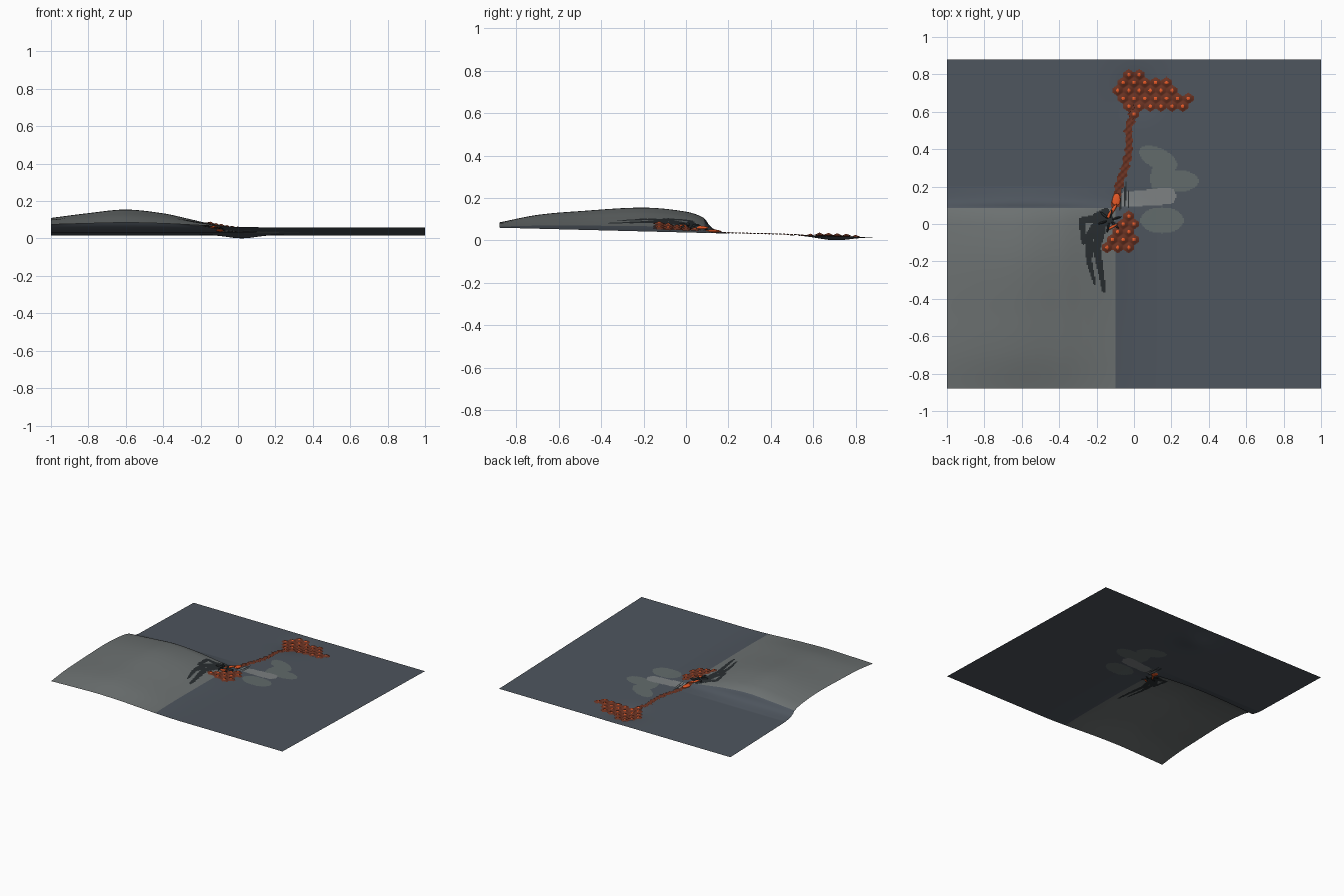
import bpy, bmesh, math
from mathutils import Vector

if "Cube" in bpy.data.objects:
    bpy.data.objects.remove(bpy.data.objects["Cube"], do_unlink=True)


def material(name, rgb):
    m = bpy.data.materials.new(name)
    m.use_nodes = True
    m.diffuse_color = (*rgb, 1)
    node = m.node_tree.nodes["Principled BSDF"]
    node.inputs["Base Color"].default_value = (*rgb, 1)
    node.inputs["Roughness"].default_value = 0.9
    return m


SLATE = material("slate", (0.075, 0.09, 0.11))
GREY = material("pale_grey", (0.15, 0.165, 0.165))
DARK = material("charcoal", (0.022, 0.027, 0.03))
PETAL = material("petal_grey", (0.12, 0.145, 0.145))
STALK = material("stalk_grey", (0.2, 0.215, 0.22))
BROWN = material("rust", (0.14, 0.032, 0.016))
ORANGE = material("orange", (0.8, 0.1, 0.02))


def curve(points, t):
    """Smooth interpolation through sorted (position, value) pairs."""
    if t <= points[0][0]:
        return points[0][1]
    if t >= points[-1][0]:
        return points[-1][1]
    i = next(k for k in range(len(points) - 1) if t <= points[k + 1][0])

    def slope(k):
        a, b = points[max(k - 1, 0)], points[min(k + 1, len(points) - 1)]
        return (b[1] - a[1]) / (b[0] - a[0])

    (x0, y0), (x1, y1) = points[i], points[i + 1]
    w = x1 - x0
    s = (t - x0) / w
    return ((1 + 2 * s) * (1 - s) ** 2 * y0 + s * (1 - s) ** 2 * w * slope(i)
            + s * s * (3 - 2 * s) * y1 + s * s * (s - 1) * w * slope(i + 1))


# Hump profiles across and along the sheet
ACROSS = [(-1, 0.6), (-0.8, 0.83), (-0.6, 1), (-0.4, 0.82), (-0.27, 0.57),
          (-0.2, 0.42), (-0.1, 0.22), (0, 0.08), (0.12, 0)]
ALONG = [(-0.88, 0.025), (-0.7, 0.065), (-0.5, 0.088), (-0.2, 0.112), (0, 0.098),
         (0.085, 0.07), (0.11, 0.037), (0.135, 0.018), (0.2, 0)]


def height(x, y):
    sag = 0.0185 * math.exp(-((x - 0.02) ** 2 + (y - 0.7) ** 2) / 0.012)
    return 0.0375 - 0.0255 * y - sag + curve(ACROSS, x) * curve(ALONG, y)


def sheet(name, box, cell, z_at, paint, mats):
    """Grid surface; paint gives a material index per cell, or None for no face."""
    x0, x1, y0, y1 = box
    nx, ny = round((x1 - x0) / cell), round((y1 - y0) / cell)
    xs = [x0 + (x1 - x0) * i / nx for i in range(nx + 1)]
    ys = [y0 + (y1 - y0) * j / ny for j in range(ny + 1)]
    bm = bmesh.new()
    verts = {}

    def vert(i, j):
        if (i, j) not in verts:
            verts[i, j] = bm.verts.new((xs[i], ys[j], z_at(xs[i], ys[j])))
        return verts[i, j]

    for i in range(nx):
        for j in range(ny):
            index = paint((xs[i] + xs[i + 1]) / 2, (ys[j] + ys[j + 1]) / 2)
            if index is not None:
                f = bm.faces.new((vert(i, j), vert(i + 1, j), vert(i + 1, j + 1), vert(i, j + 1)))
                f.material_index = index
                f.smooth = True
    mesh = bpy.data.meshes.new(name)
    bm.to_mesh(mesh)
    bm.free()
    for m in mats:
        mesh.materials.append(m)
    ob = bpy.data.objects.new(name, mesh)
    bpy.context.collection.objects.link(ob)
    return ob


def in_ellipse(x, y, cx, cy, a, b, degrees):
    c, s = math.cos(math.radians(degrees)), math.sin(math.radians(degrees))
    u, v = (x - cx) * c + (y - cy) * s, (y - cy) * c - (x - cx) * s
    return (u / a) ** 2 + (v / b) ** 2 < 1


def in_stroke(x, y, path, start, end):
    """True inside a polyline whose half-width tapers from start to end."""
    n = len(path) - 1
    for k in range(n):
        (ax, ay), (bx, by) = path[k], path[k + 1]
        dx, dy = bx - ax, by - ay
        t = max(0, min(1, ((x - ax) * dx + (y - ay) * dy) / (dx * dx + dy * dy)))
        if math.hypot(x - ax - t * dx, y - ay - t * dy) < start + (end - start) * (k + t) / n:
            return True
    return False


def in_polygon(x, y, outline):
    inside = False
    for (ax, ay), (bx, by) in zip(outline, outline[1:] + outline[:1]):
        if (ay > y) != (by > y) and x < ax + (y - ay) * (bx - ax) / (by - ay):
            inside = not inside
    return inside


# Ground sheet with hump, petals, stalk and dark tendrils
PETALS = [(0.13, 0.35, 0.11, 0.055, -25), (0.15, 0.26, 0.1, 0.06, 80),
          (0.23, 0.23, 0.115, 0.06, 0), (0.15, 0.02, 0.115, 0.07, 0)]
TENDRILS = [
    ([(-0.15, 0.01), (-0.21, 0.03), (-0.28, 0.02), (-0.27, -0.1)], 0.025, 0.012),
    ([(-0.18, 0.01), (-0.24, -0.07), (-0.24, -0.2), (-0.21, -0.32)], 0.032, 0.007),
    ([(-0.18, -0.03), (-0.2, -0.13), (-0.18, -0.24), (-0.16, -0.36)], 0.028, 0.01),
    ([(-0.2, 0.04), (-0.15, 0.07), (-0.11, 0.0)], 0.02, 0.012),
    ([(-0.075, 0.08), (-0.065, 0.23)], 0.006, 0.004),
    ([(-0.05, 0.1), (-0.045, 0.22)], 0.006, 0.004),
    ([(-0.03, 0.09), (-0.03, 0.18)], 0.005, 0.003)]


def paint_ground(x, y):
    if -0.35 < x < 0.36 and -0.4 < y < 0.45:
        if x < 0 and any(in_stroke(x, y, *t) for t in TENDRILS):
            return 2
        if in_stroke(x, y, [(-0.06, 0.13), (0.18, 0.15)], 0.04, 0.045):
            return 4
        if x > 0.02 and any(in_ellipse(x, y, *p) for p in PETALS):
            return 3
    return 1 if x < -0.1 and y < 0.085 else 0


sheet("ground_sheet", (-1, 1, -0.88, 0.88), 1 / 150, height, paint_ground,
      [SLATE, GREY, DARK, PETAL, STALK])

# Studded rust patches on a staggered lattice
STEP, ROW = 0.058, 0.042


def nearest_stud(x, y):
    best = None
    r = round(y / ROW)
    for j in (r - 1, r, r + 1):
        shift = STEP / 2 * (j % 2)
        c = (round((x - shift) / STEP) * STEP + shift, j * ROW)
        d = math.hypot(x - c[0], y - c[1])
        if best is None or d < best[0]:
            best = (d, c)
    return best


def studded_z(x, y):
    return height(x, y) + 0.002 + 0.014 * max(0, 1 - nearest_stud(x, y)[0] / 0.03)


def studded_patch(name, box, outline):
    def paint(x, y):
        d, centre = nearest_stud(x, y)
        if not in_polygon(*centre, outline):
            return None
        return 1 if d < 0.009 else 0
    sheet(name, box, 0.004, studded_z, paint, [BROWN, ORANGE])


studded_patch("back_rust_patch", (-0.2, 0.36, 0.5, 0.84),
              [(-0.13, 0.7), (-0.11, 0.76), (-0.05, 0.8), (0.04, 0.8), (0.07, 0.77), (0.18, 0.77),
               (0.22, 0.74), (0.24, 0.7), (0.3, 0.69), (0.28, 0.62), (0.1, 0.61), (0, 0.58),
               (-0.04, 0.61), (-0.09, 0.64)])
studded_patch("front_rust_patch", (-0.2, 0.08, -0.2, 0.12),
              [(0.03, 0.08), (0.02, -0.07), (-0.03, -0.13), (-0.1, -0.155), (-0.15, -0.14),
               (-0.16, -0.06), (-0.1, -0.02), (-0.05, 0.08)])

# Rust trail joining the patches
TRAIL = [(0, 0.62), (-0.03, 0.5), (-0.025, 0.42), (-0.04, 0.32), (-0.075, 0.23), (-0.1, 0.1)]


def paint_trail(x, y):
    width = 0.02 + 0.004 * math.sin(y * 130) + 0.003 * math.sin(x * 300)
    return 0 if in_stroke(x, y, TRAIL, width, width) else None


sheet("rust_trail", (-0.15, 0.05, 0.06, 0.64), 0.004,
      lambda x, y: height(x, y) + 0.004 + 0.003 * math.sin(x * 180) * math.sin(y * 180),
      paint_trail, [BROWN])


# Bright core and small dark shards at the centre
def pebble(name, x, y, size, angle, mat):
    bpy.ops.mesh.primitive_ico_sphere_add(subdivisions=3, radius=1, scale=size, rotation=(0, 0, angle),
                                          location=(x, y, height(x, y) + 0.004))
    ob = bpy.context.object
    ob.name = name
    ob.data.materials.append(mat)
    bpy.ops.object.shade_smooth()


pebble("orange_core_upper", -0.095, 0.125, (0.022, 0.04, 0.008), -0.1, ORANGE)
pebble("orange_core_lower", -0.12, 0.065, (0.01, 0.05, 0.008), -0.6, ORANGE)
pebble("orange_core_side", -0.115, -0.015, (0.035, 0.007, 0.009), 0.5, ORANGE)
for k in range(6):
    a = k * 1.05 + 0.3
    pebble(f"dark_shard_{k + 1}", -0.13 + 0.04 * math.cos(a), 0.02 + 0.04 * math.sin(a),
           (0.026, 0.006, 0.009), a, DARK)
